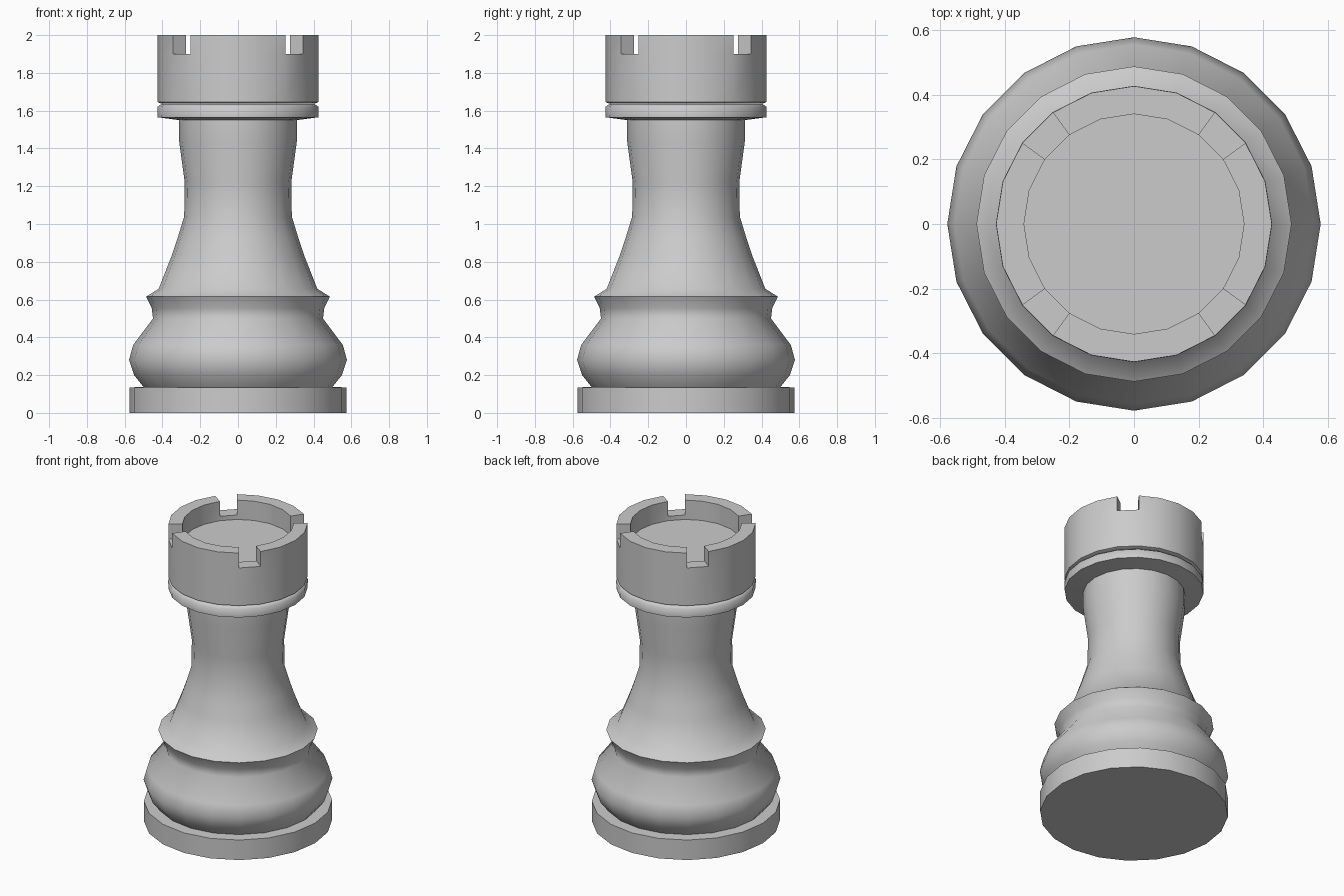
import bpy, bmesh, math

if "Cube" in bpy.data.objects:
    bpy.data.objects.remove(bpy.data.objects["Cube"])

SIDES = 20


def lathe(name, profile, notch=None):
    """Spin an (r, z) profile; notch = (ring_a, ring_b, test) lowers some segments."""
    bm = bmesh.new()
    rings = []
    for r, z in profile:
        ring = []
        for k in range(SIDES):
            a = 2 * math.pi * k / SIDES
            ring.append(bm.verts.new((r * math.cos(a), r * math.sin(a), z)))
        rings.append(ring)
    for k in range(SIDES):
        n = (k + 1) % SIDES
        cut = notch is not None and notch[2](k)
        for i in range(len(rings) - 1):
            if cut and notch[0] <= i < notch[1]:
                continue
            lo, hi = rings[i], rings[i + 1]
            # a ring of radius 0 collapses to the pole
            if profile[i][0] == 0:
                bm.faces.new((lo[0], hi[n], hi[k]))
            elif profile[i + 1][0] == 0:
                bm.faces.new((lo[k], lo[n], hi[0]))
            else:
                bm.faces.new((lo[k], lo[n], hi[n], hi[k]))
        if cut:
            a, b = notch[0], notch[1]
            # notch floor and its two side walls
            bm.faces.new((rings[a][k], rings[a][n], rings[b][n], rings[b][k]))
            for s in (k, n):
                bm.faces.new([rings[i][s] for i in range(a, b + 1)])
    loose = [v for v in bm.verts if not v.link_faces]
    bmesh.ops.delete(bm, geom=loose, context='VERTS')
    bmesh.ops.recalc_face_normals(bm, faces=bm.faces)
    mesh = bpy.data.meshes.new(name)
    bm.to_mesh(mesh)
    bm.free()
    obj = bpy.data.objects.new(name, mesh)
    bpy.context.collection.objects.link(obj)
    bpy.ops.object.select_all(action='DESELECT')
    obj.select_set(True)
    bpy.context.view_layer.objects.active = obj
    bpy.ops.object.shade_smooth_by_angle(angle=math.radians(60))
    return obj


# foot, bulge, ring, stem and collar
lathe("body", [
    (0, 0), (0.575, 0), (0.575, 0.135), (0.50, 0.137),
    (0.55, 0.20), (0.577, 0.28), (0.555, 0.36), (0.45, 0.50), (0.457, 0.555),
    (0.487, 0.615), (0.42, 0.657), (0.352, 0.83), (0.32, 0.925), (0.285, 1.04),
    (0.282, 1.22), (0.312, 1.44), (0.312, 1.55),
    (0.425, 1.565), (0.427, 1.62), (0.405, 1.635), (0, 1.635),
])

# battlement with four one-segment notches on the diagonals
lathe("battlement", [
    (0, 1.637), (0.405, 1.637), (0.426, 1.645), (0.426, 1.90), (0.426, 2.0),
    (0.34, 2.0), (0.34, 1.90), (0.34, 1.87), (0, 1.87),
], notch=(3, 6, lambda k: k % 5 == 2))
